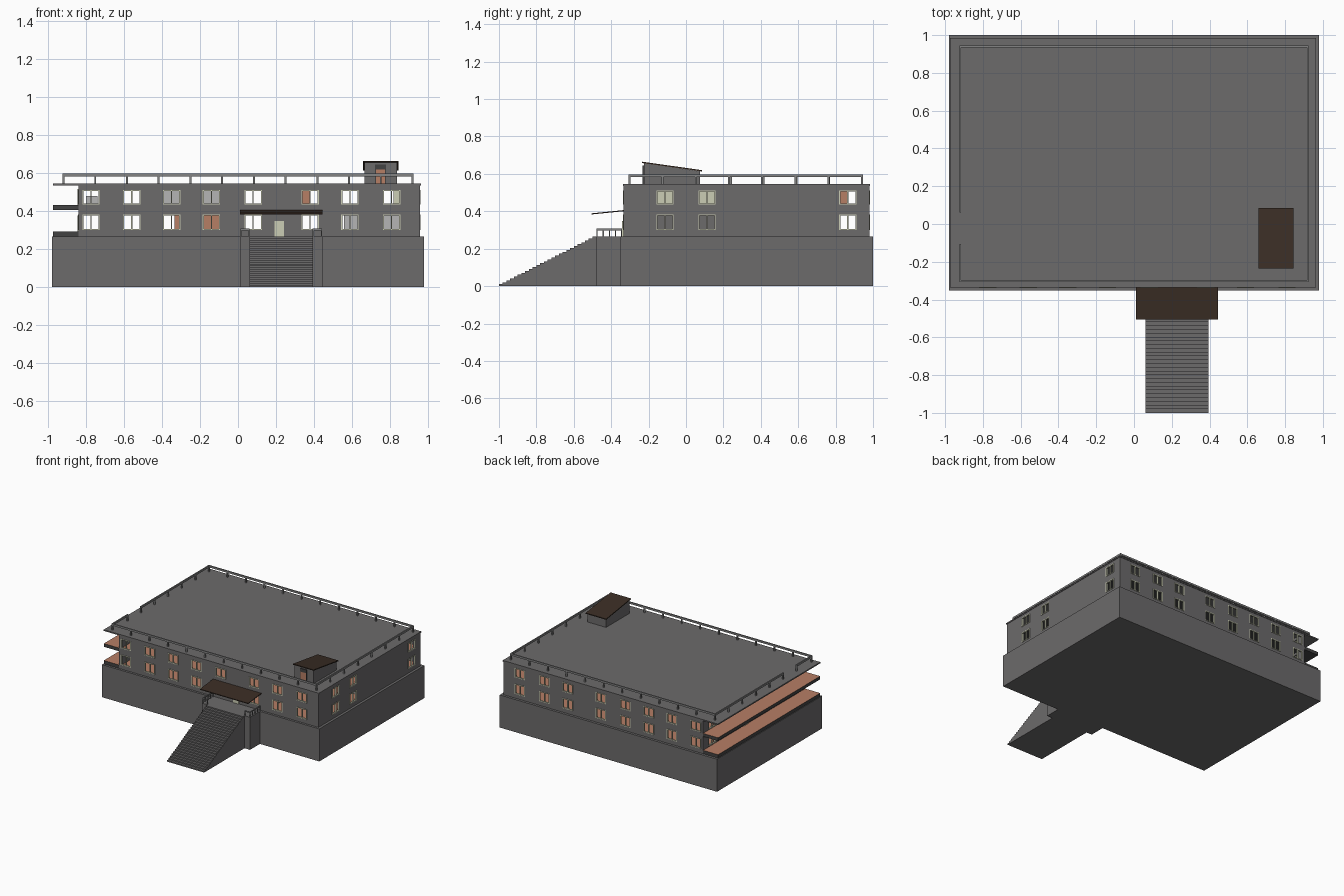
import bpy, bmesh
from mathutils import Vector

if "Cube" in bpy.data.objects:
    bpy.data.objects.remove(bpy.data.objects["Cube"])


def mat(name, r, g, b):
    m = bpy.data.materials.new(name)
    m.diffuse_color = (r, g, b, 1)
    m.use_nodes = True
    m.node_tree.nodes["Principled BSDF"].inputs["Base Color"].default_value = m.diffuse_color
    return m


GREY = mat("concrete grey", 0.15, 0.145, 0.147)
DARK = mat("dark grey", 0.055, 0.055, 0.055)
BROWN = mat("dark brown", 0.042, 0.026, 0.018)
TERRA = mat("terracotta", 0.47, 0.21, 0.13)
CREAM = mat("cream", 0.60, 0.61, 0.46)
LIGHT = mat("light grey", 0.46, 0.46, 0.46)
RAIL = mat("rail grey", 0.23, 0.23, 0.23)


def add_box(bm, lo, hi):
    v = [bm.verts.new((x, y, z)) for x in (lo[0], hi[0]) for y in (lo[1], hi[1]) for z in (lo[2], hi[2])]
    for f in ((0, 1, 3, 2), (4, 6, 7, 5), (0, 4, 5, 1), (2, 3, 7, 6), (0, 2, 6, 4), (1, 5, 7, 3)):
        bm.faces.new([v[i] for i in f])


def finish(bm, name, *mats):
    bmesh.ops.recalc_face_normals(bm, faces=bm.faces)
    me = bpy.data.meshes.new(name)
    for m in mats:
        me.materials.append(m)
    if len(mats) > 1:  # second colour goes on upward faces
        for f in bm.faces:
            f.material_index = 1 if f.normal.z > 0.5 else 0
    bm.to_mesh(me)
    bm.free()
    ob = bpy.data.objects.new(name, me)
    bpy.context.collection.objects.link(ob)
    return ob


def boxes(name, items, *mats):
    bm = bmesh.new()
    for lo, hi in items:
        add_box(bm, lo, hi)
    return finish(bm, name, *mats)


def prism(name, profile, x0, x1, m):
    """Side profile in (y, z) extruded along x."""
    bm = bmesh.new()
    f = bm.faces.new([bm.verts.new((x0, y, z)) for y, z in profile])
    ext = bmesh.ops.extrude_face_region(bm, geom=[f])
    bmesh.ops.translate(bm, vec=(x1 - x0, 0, 0), verts=[g for g in ext["geom"] if isinstance(g, bmesh.types.BMVert)])
    return finish(bm, name, m)


X0, X1, Y0, Y1 = -0.84, 0.96, -0.335, 0.98
Z0, Z1 = 0.265, 0.54
FLOORS = [(0.30, 0.383), (0.435, 0.512)]
T = 0.018
WIN_X = [-0.775, -0.56, -0.35, -0.14, 0.08, 0.38, 0.59, 0.81]
WIN_Y = [-0.113, 0.112, 0.865]
HW = 0.046


def wall(name, axis, pos, inward, a, b, centres):
    """Wall with real window openings, plus its cream window frames."""
    us = sorted([a, b] + [c + s * HW for c in centres for s in (-1, 1)])
    zs = [Z0] + [z for f in FLOORS for z in f] + [Z1]

    def pt(u, d, z):
        return (u, pos + d * inward, z) if axis == 'x' else (pos + d * inward, u, z)

    bm = bmesh.new()
    outer = [[bm.verts.new(pt(u, 0, z)) for z in zs] for u in us]
    inner = [[bm.verts.new(pt(u, T, z)) for z in zs] for u in us]
    ni, nj = len(us) - 1, len(zs) - 1
    solid = lambda i, j: 0 <= i < ni and 0 <= j < nj and not (i % 2 and j % 2)
    for i in range(ni):
        for j in range(nj):
            if not solid(i, j):
                continue
            c = [(i, j), (i + 1, j), (i + 1, j + 1), (i, j + 1)]
            bm.faces.new([outer[p][q] for p, q in c])
            bm.faces.new([inner[p][q] for p, q in reversed(c)])
            for k, (di, dj) in enumerate(((0, -1), (1, 0), (0, 1), (-1, 0))):
                if not solid(i + di, j + dj):
                    (p, q), (r, s) = c[k], c[(k + 1) % 4]
                    bm.faces.new((outer[p][q], inner[p][q], inner[r][s], outer[r][s]))
    finish(bm, name, GREY)
    bars, w = [], 0.006
    for c in centres:
        for z0, z1 in FLOORS:
            for u0, u1, p, q in ((c - HW, c - HW + w, z0, z1), (c + HW - w, c + HW, z0, z1),
                                 (c - w / 2, c + w / 2, z0 + w, z1 - w),
                                 (c - HW + w, c + HW - w, z0, z0 + w), (c - HW + w, c + HW - w, z1 - w, z1)):
                A, B = Vector(pt(u0, -0.003, p)), Vector(pt(u1, 0.009, q))
                bars.append(([min(s) for s in zip(A, B)], [max(s) for s in zip(A, B)]))
    boxes(name + "_window_frames", bars, CREAM)


# Podium, porch and stairs
boxes("podium", [((-0.98, -0.353, 0), (0.98, 1.0, Z0))], GREY)
boxes("porch", [((0.01, -0.48, 0), (0.445, -0.353, Z0))], GREY)
N = 26
prof = [(-0.48, 0), (-1.0, 0)]
for i in range(N):
    z = Z0 * (i + 1) / N
    prof += [(-1.0 + 0.52 * i / N, z), (-1.0 + 0.52 * (i + 1) / N, z)]
prism("entrance_stairs", prof, 0.06, 0.395, GREY)

# Outer walls with windows
wall("front_wall", 'x', Y0, 1, X0, X1, WIN_X)
wall("back_wall", 'x', Y1, -1, X0, X1, WIN_X)
wall("right_wall", 'y', X1, -1, Y0 + T, Y1 - T, WIN_Y)
wall("left_wall", 'y', X0, 1, Y0 + T, Y1 - T, WIN_Y)

# Floors running out into the left balconies, and the roof slab
for name, z0, z1 in (("ground_floor", Z0, 0.293), ("upper_floor", 0.405, 0.431)):
    boxes(name, [((X0 + T, Y0 + T, z0), (X1 - T, Y1 - T, z1))], DARK, TERRA)
    boxes(name + "_balcony", [((-0.975, Y0, z0), (X0, Y1, z1))], DARK, TERRA)
boxes("roof_slab", [((-0.975, Y0 - 0.002, 0.535), (X1 + 0.004, Y1 + 0.004, 0.545))], GREY)

# Doors
boxes("front_door", [((0.193, Y0 - 0.006, Z0), (0.243, Y0, 0.348))], CREAM)
boxes("balcony_doors", [((X0 - 0.005, 0.40, z), (X0, 0.46, z + 0.085)) for z in (0.293, 0.431)], CREAM)

# Interior partitions seen through the windows
boxes("inner_walls", [((-0.40, 0.25, 0.431), (-0.08, 0.26, 0.535)), ((-0.80, 0.25, 0.431), (-0.74, 0.26, 0.48)),
                      ((0.56, 0.25, 0.293), (0.90, 0.26, 0.405))], LIGHT)
boxes("inner_cream_walls", [((0.70, -0.2, 0.431), (0.71, 0.2, 0.535)), ((0.82, 0.25, 0.431), (0.88, 0.26, 0.535))], CREAM)
boxes("inner_doors", [((-0.19, 0.25, 0.293), (-0.09, 0.26, 0.39)), ((-0.335, 0.25, 0.293), (-0.30, 0.26, 0.39)),
                      ((0.33, 0.25, 0.431), (0.38, 0.26, 0.52)), ((0.3, 0.82, 0.431), (0.31, 0.862, 0.52))], TERRA)
boxes("inner_grey_walls", [((0.5, -0.2, 0.293), (0.51, 0.2, 0.405))], GREY)

# Entrance canopy
prism("entrance_canopy", [(-0.505, 0.383), (-0.505, 0.389), (Y0, 0.406), (Y0, 0.400)], 0.01, 0.445, BROWN)

# Roof stair house with sloping roof
prism("stair_house", [(-0.225, 0.545), (-0.225, 0.657), (0.075, 0.614), (0.075, 0.545)], 0.668, 0.837, GREY)
prism("stair_house_roof", [(-0.235, 0.658), (-0.235, 0.665), (0.085, 0.620), (0.085, 0.613)], 0.66, 0.845, BROWN)
boxes("stair_house_door", [((0.727, -0.231, 0.545), (0.775, -0.225, 0.618))], TERRA)
boxes("stair_house_door_frame", [((0.721, -0.232, 0.618), (0.781, -0.225, 0.645)),
                                 ((0.721, -0.232, 0.545), (0.727, -0.225, 0.618)),
                                 ((0.775, -0.232, 0.545), (0.781, -0.225, 0.618))], DARK)


def railing(name, runs, z0, z1, r, m):
    """Posts and a top rail along straight runs (a, b, intervals)."""
    items = []
    for a, b, n in runs:
        items.append(((min(a[0], b[0]) - r, min(a[1], b[1]) - r, z1 - 3 * r),
                      (max(a[0], b[0]) + r, max(a[1], b[1]) + r, z1)))
        for i in range(n + 1):
            x, y = Vector(a).lerp(Vector(b), i / n)
            items.append(((x - r, y - r, z0), (x + r, y + r, z1 - 3 * r)))
    boxes(name, items, m)


# Roof railing, open for a stretch on the left
RX, RA, RB = 0.92, -0.303, 0.94
railing("roof_railing", [((-RX, RA), (RX, RA), 11), ((-RX, RB), (RX, RB), 11), ((RX, RA), (RX, RB), 7),
                         ((-RX, RA), (-RX, -0.11), 1), ((-RX, 0.065), (-RX, RB), 5)], 0.545, 0.597, 0.005, RAIL)

# Porch railing
railing("porch_railing", [((0.015, -0.475), (0.015, -0.345), 4), ((0.44, -0.475), (0.44, -0.345), 4),
                          ((0.015, -0.475), (0.058, -0.475), 1), ((0.397, -0.475), (0.44, -0.475), 1)],
        Z0, 0.307, 0.003, RAIL)
